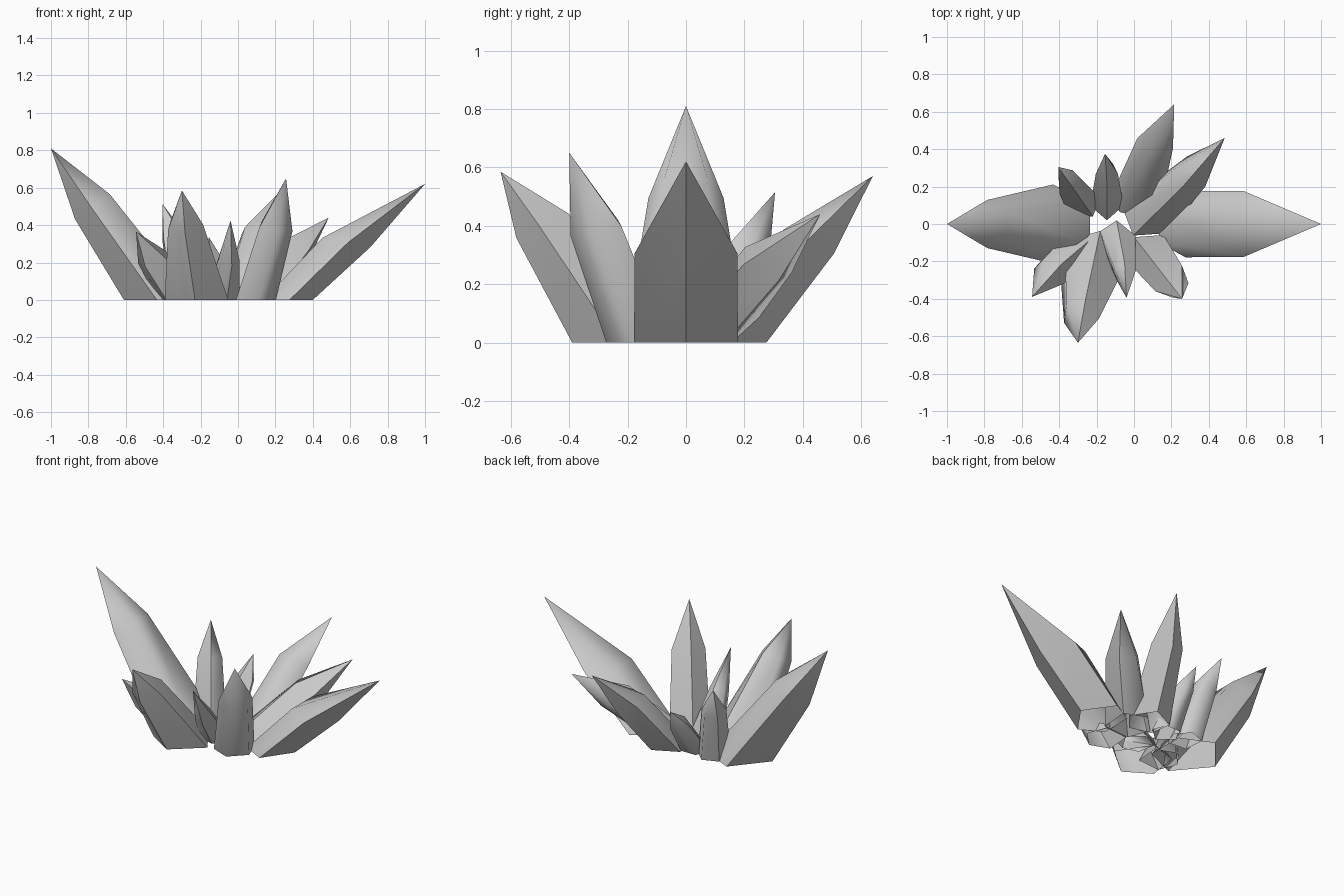
import bpy
import math
from mathutils import Vector

cube = bpy.data.objects.get("Cube")
if cube:
    bpy.data.objects.remove(cube, do_unlink=True)

# One grey crystal material
GREY = (0.6, 0.6, 0.6, 1)
mat = bpy.data.materials.new("crystal_grey")
mat.use_nodes = True
mat.diffuse_color = GREY
mat.node_tree.nodes["Principled BSDF"].inputs["Base Color"].default_value = GREY

# Five-cornered section: keel, side, two rounded back corners, side
SECTION = [math.radians(a) for a in (0, 82, 146, -146, -82)]
SHARP_CORNERS = (0, 1, 4)
SIDES = len(SECTION)


def ring_points(center, radius, wide, roll, normal):
    """Section polygon with its keel facing the roll direction, tilted to the normal."""
    turn = Vector((0, 0, 1)).rotation_difference(normal)
    keel = Vector((math.cos(roll), math.sin(roll), 0))
    side = Vector((-keel.y, keel.x, 0))
    return [Vector(center) + turn @ (keel * math.cos(a) + side * math.sin(a) * wide) * radius
            for a in SECTION]


def crystal(name, base, base_r, shoulder, shoulder_r, tip, roll, tilt=0.7, wide=1.0):
    """Open-bottomed leaning shard: ground ring, tilted shoulder ring, pointed tip."""
    foot = Vector((*base, 0))
    lean = (Vector(shoulder) - foot).normalized()
    up = Vector((0, 0, 1))
    roll = math.radians(roll)
    verts = ring_points(foot, base_r, wide, roll, up)
    verts += ring_points(shoulder, shoulder_r, wide, roll, up.lerp(lean, tilt))
    verts.append(Vector(tip))
    faces = []
    for i in range(SIDES):
        j = (i + 1) % SIDES
        faces.append((i, j, SIDES + j, SIDES + i))
        faces.append((SIDES + i, SIDES + j, 2 * SIDES))
    mesh = bpy.data.meshes.new(name)
    mesh.from_pydata(verts, [], faces)
    mesh.materials.append(mat)
    for face in mesh.polygons:
        face.use_smooth = True
    # Crisp keel and side edges, rounded back
    for edge in mesh.edges:
        low, high = sorted(edge.vertices)
        lengthwise = high == 2 * SIDES or high - low == SIDES
        edge.use_edge_sharp = lengthwise and low % SIDES in SHARP_CORNERS
    bpy.context.collection.objects.link(bpy.data.objects.new(name, mesh))


# Two large side shards
crystal("large_right_shard", (-.405, 0), .205, (-.77, 0, .505), .125, (-1, 0, .81), 180, 1, 1.04)
crystal("large_left_shard", (.255, 0), .145, (.568, 0, .31), .143, (1, 0, .62), 0, .25, 1.24)

# Back shards
crystal("tall_back_shard", (.02, .15), .13, (.11, .42, .35), .10, (.215, .64, .57), 75)
crystal("back_left_shard", (.08, .05), .14, (.31, .27, .27), .10, (.485, .46, .44), -45)
crystal("small_back_shard", (-.145, .11), .09, (-.145, .275, .22), .06, (-.155, .375, .335), 270)
crystal("back_right_shard", (-.28, .12), .10, (-.345, .215, .33), .075, (-.405, .305, .515), 225)

# Front shards
crystal("front_right_shard", (-.31, -.14), .12, (-.45, -.26, .22), .09, (-.545, -.39, .365), -45)
crystal("tall_front_shard", (-.23, -.21), .18, (-.285, -.49, .40), .10, (-.30, -.635, .585), -8)
crystal("small_front_shard", (-.09, -.08), .10, (-.05, -.26, .21), .06, (-.04, -.395, .425), 10)
crystal("front_left_shard", (.085, -.155), .12, (.195, -.30, .39), .10, (.257, -.40, .65), 135)
